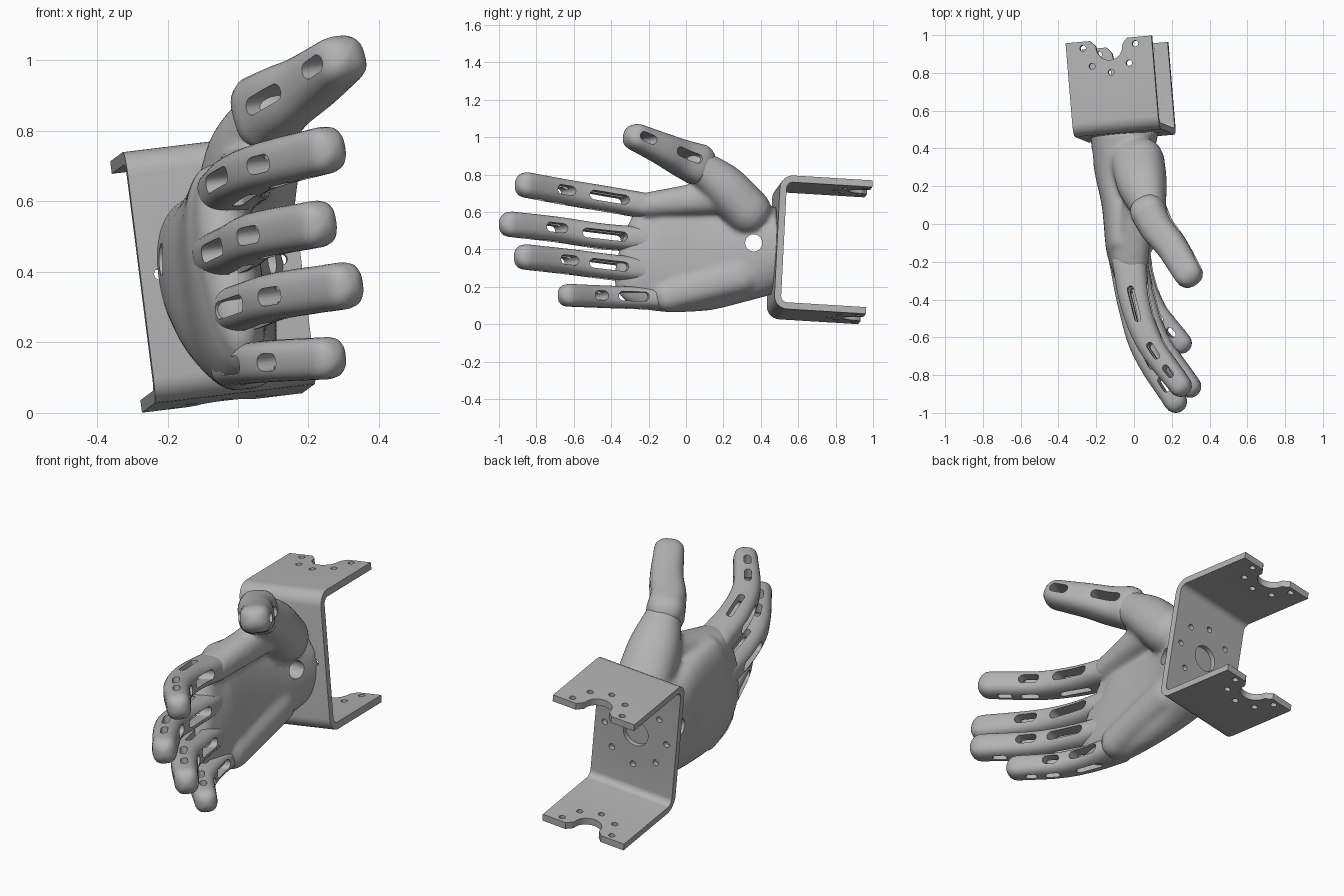
import bpy, bmesh, math
from mathutils import Vector, Matrix

if "Cube" in bpy.data.objects:
    bpy.data.objects.remove(bpy.data.objects["Cube"])

grey = bpy.data.materials.new("plain_grey")
grey.use_nodes = True
GREY = (0.45, 0.45, 0.45, 1)
grey.diffuse_color = GREY
grey.node_tree.nodes["Principled BSDF"].inputs["Base Color"].default_value = GREY

UP = Vector((-0.12, 0, 1))


def make(name, bm):
    bmesh.ops.recalc_face_normals(bm, faces=bm.faces)
    mesh = bpy.data.meshes.new(name)
    bm.to_mesh(mesh)
    bm.free()
    obj = bpy.data.objects.new(name, mesh)
    bpy.context.collection.objects.link(obj)
    mesh.materials.append(grey)
    return obj


def bake(obj):
    """Apply all modifiers."""
    dg = bpy.context.evaluated_depsgraph_get()
    mesh = bpy.data.meshes.new_from_object(obj.evaluated_get(dg))
    obj.modifiers.clear()
    obj.data = mesh
    mesh.materials.clear()
    mesh.materials.append(grey)


def cut(obj, bm):
    """Subtract a bmesh cutter from an object."""
    cutter = make("cutter", bm)
    cutter.hide_render = True
    mod = obj.modifiers.new("cut", 'BOOLEAN')
    mod.object, mod.operation, mod.solver = cutter, 'DIFFERENCE', 'EXACT'
    mod.use_self = len(obj.data.polygons) < 5000
    bake(obj)
    bpy.data.objects.remove(cutter)


def smooth(obj):
    bpy.ops.object.select_all(action='DESELECT')
    obj.select_set(True)
    bpy.context.view_layer.objects.active = obj
    bpy.ops.object.shade_smooth_by_angle(angle=math.radians(32))


def prism(bm, outline, matrix, depth):
    """Extrude a 2D outline along the third axis of the matrix."""
    rings = [[bm.verts.new(matrix @ Vector((a, b, s * depth / 2))) for a, b in outline]
             for s in (-1, 1)]
    n = len(outline)
    bm.faces.new(rings[0][::-1])
    bm.faces.new(rings[1])
    for i in range(n):
        j = (i + 1) % n
        bm.faces.new((rings[0][i], rings[0][j], rings[1][j], rings[1][i]))


def arc(cx, cy, r, a0, a1, n=8):
    angles = [math.radians(a0 + (a1 - a0) * i / n) for i in range(n + 1)]
    return [(cx + r * math.cos(a), cy + r * math.sin(a)) for a in angles]


def stadium(length, width):
    h = (length - width) / 2
    return arc(h, 0, width / 2, -90, 90) + arc(-h, 0, width / 2, 90, 270)


def circle(cx, cy, r):
    return arc(cx, cy, r, 0, 345, 23)


def frame(p, t):
    """Matrix with columns along, across and through a limb."""
    t = t.normalized()
    w = (UP - t * UP.dot(t)).normalized()
    m = Matrix((t, w, t.cross(w))).transposed().to_4x4()
    m.translation = p
    return m


def spline(stations, steps=6):
    """Catmull-Rom samples of (x, y, z, half width, half depth) stations."""
    v = [Vector(s) for s in stations]
    v = [2 * v[0] - v[1]] + v + [2 * v[-1] - v[-2]]
    out = []
    for a, b, c, d in zip(v, v[1:], v[2:], v[3:]):
        for i in range(steps):
            t = i / steps
            out.append(0.5 * (2 * b + (c - a) * t + (2 * a - 5 * b + 4 * c - d) * t * t
                              + (3 * b - a - 3 * c + d) * t ** 3))
    return out + [v[-2]]


def dome(end, sign):
    """Shrinking sections that round off one end of a limb."""
    f, _, w, d = end
    r = min(w, d)
    angles = [math.radians(87 * (1 - (1 - i / 6) ** 1.5)) for i in range(1, 7)]
    return [(f, sign * r * math.sin(a), w * math.cos(a), d * math.cos(a)) for a in angles]


def loft(bm, stations, round_base=True, power=2.3, n=32):
    """Sweep a rounded section along stations. Returns the frames."""
    s = spline(stations)
    pts = [Vector(q[:3]) for q in s]
    frames = [frame(p, pts[min(i + 1, len(pts) - 1)] - pts[max(i - 1, 0)])
              for i, p in enumerate(pts)]
    secs = [(f, 0, q[3], q[4]) for f, q in zip(frames, s)]
    base = dome(secs[0], -1)[::-1] if round_base else []
    secs = base + secs + dome(secs[-1], 1)
    rings = []
    for f, off, w, d in secs:
        ring = []
        for k in range(n):
            c, q = math.cos(2 * math.pi * k / n), math.sin(2 * math.pi * k / n)
            e = 2 / power
            ring.append(bm.verts.new(f @ Vector((off, math.copysign(abs(c) ** e, c) * w,
                                                 math.copysign(abs(q) ** e, q) * d))))
        rings.append(ring)
    for a, b in zip(rings, rings[1:]):
        for k in range(n):
            j = (k + 1) % n
            bm.faces.new((a[k], a[j], b[j], b[k]))
    bm.faces.new(rings[0][::-1])
    bm.faces.new(rings[-1])
    return frames


def build_digit(name, path, width, depth, slots, side_slots):
    """Tapered digit; slots are (fraction of reach, fraction of reach in length)."""
    last = len(path) - 1
    stations = [(*p, *(a + (b - a) * i / last for a, b in (width, depth)))
                for i, p in enumerate(path)]
    bm = bmesh.new()
    frames = loft(bm, stations, power=2.7)
    digit = make(name, bm)
    start, reach = path[0][1], path[0][1] - path[-1][1]
    through, side = bmesh.new(), bmesh.new()
    for i, (where, size) in enumerate(slots):
        f = min(frames, key=lambda m: abs(m.translation.y - start + where * reach))
        if i < 2:
            prism(through, stadium(size * reach, .05), f, .5)
        if side_slots:
            prism(side, stadium(size * reach * .9, .034),
                  f @ Matrix.Rotation(math.pi / 2, 4, 'X'), .4)
    cut(digit, through)
    if side_slots:
        cut(digit, side)
    smooth(digit)


# Tilted placement of the bracket against the wrist
z = Vector((-.125, .05, .99)).normalized()
x = Vector((.985, .09, .125))
x = (x - z * x.dot(z)).normalized()
tilt = Matrix((x, z.cross(x), z)).transposed().to_4x4()
tilt.translation = (-.049, .467, .415)
sideways = Matrix(((0, 0, 1), (1, 0, 0), (0, 1, 0))).to_4x4()

# Palm with thumb mound, heel and web fused into one skin
bm = bmesh.new()
loft(bm, [(-.05, .52, .41, .225, .185), (-.06, .3, .375, .255, .148), (-.046, .1, .37, .302, .118),
          (-.035, -.15, .39, .322, .103), (-.028, -.265, .425, .285, .08)], round_base=False)
loft(bm, [(.02, .33, .60, .125, .142), (.045, .2, .735, .12, .13), (.08, .08, .84, .09, .09)])
loft(bm, [(.02, .3, .26, .10, .09), (.03, -.1, .15, .085, .08)])
loft(bm, [(.03, .14, .68, .09, .08), (-.015, -.2, .635, .07, .09)])
palm = make("palm", bm)
mod = palm.modifiers.new("fuse", 'REMESH')
mod.mode, mod.voxel_size = 'VOXEL', 0.013
mod = palm.modifiers.new("soften", 'SMOOTH')
mod.factor, mod.iterations = 0.5, 10
bake(palm)

# Tunnel through the wrist, and a flat end that seats on the bracket
bm = bmesh.new()
prism(bm, circle(.362, .435, .046), sideways, 1)
cut(palm, bm)
bm = bmesh.new()
prism(bm, [(.01, -.5), (.5, -.5), (.5, .5), (.01, .5)], tilt @ sideways, 1)
cut(palm, bm)
smooth(palm)

# Fingers share slot spacing and taper; the thumb is stouter
finger = ((.067, .067), (.09, .06), [(.34, .33), (.70, .17), (.9, .13)], True)
build_digit("index_finger", [(-.025, -.2, .63), (.01, -.43, .67), (.09, -.64, .705),
                             (.245, -.855, .745)], *finger)
build_digit("middle_finger", [(-.04, -.2, .45), (0, -.45, .47), (.065, -.68, .505),
                              (.22, -.94, .535)], *finger)
build_digit("ring_finger", [(-.02, -.2, .285), (.035, -.4, .305), (.12, -.62, .333),
                            (.295, -.86, .36)], *finger)
build_digit("little_finger", [(.0, -.12, .135), (.04, -.3, .142), (.11, -.46, .148),
                              (.25, -.63, .155)],
            (.058, .06), (.08, .056), *finger[2:])
build_digit("thumb", [(.08, .06, .855), (.125, -.025, .89), (.20, -.12, .935),
                      (.288, -.265, 1.0)],
            (.11, .07), (.096, .076), [(.32, .5), (.92, .32)], False)

# Mounting bracket: bent plate, open to the back
W, D, H, T, R = .23, .495, .36, .036, .07
outline = ([(D, H), (D, H - T)] + arc(R, H - R, R - T, 90, 180)
           + arc(R, R - H, R - T, 180, 270) + [(D, T - H), (D, -H)]
           + arc(R, R - H, R, 270, 180) + arc(R, H - R, R, 180, 90))
bm = bmesh.new()
prism(bm, outline, sideways, 2 * W)
bracket = make("mounting_bracket", bm)

# Notch with flared mouth and screw holes, cut through both arms
bm = bmesh.new()
prism(bm, [(-.1, .56), (-.1, .495), (-.072, .465)] + arc(0, .455, .07, 180, 360, 14)
      + [(.072, .465), (.1, .495), (.1, .56)], Matrix(), 1)
for a, b in arc(0, .46, .14, 180, 360, 4):
    prism(bm, circle(a, b, .016), Matrix(), 1)
cut(bracket, bm)

# Round opening and ring of screw holes in the back plate
bm = bmesh.new()
lengthways = Matrix.Rotation(math.pi / 2, 4, 'X')
prism(bm, circle(0, 0, .07), lengthways, .2)
for a, b in arc(0, 0, .175, 0, 315, 7):
    prism(bm, circle(a, b, .016), lengthways, .2)
cut(bracket, bm)
bracket.data.transform(tilt)
smooth(bracket)
